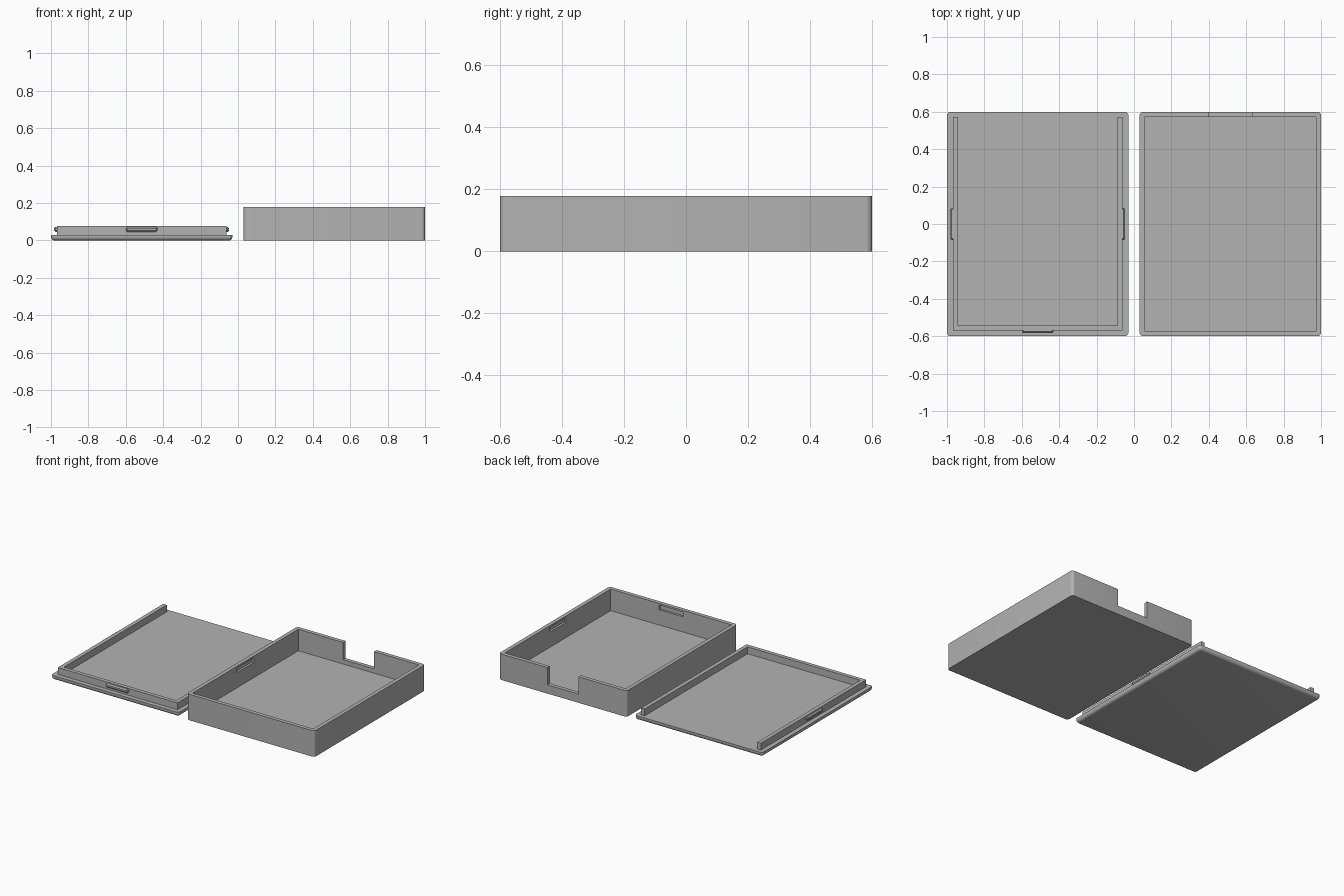
import bpy, bmesh, math

if "Cube" in bpy.data.objects:
    bpy.data.objects.remove(bpy.data.objects["Cube"], do_unlink=True)

grey = bpy.data.materials.new("plain_grey")
grey.use_nodes = True
grey.diffuse_color = (0.45, 0.45, 0.45, 1)
grey.node_tree.nodes["Principled BSDF"].inputs["Base Color"].default_value = (0.45, 0.45, 0.45, 1)

CX = 0.515            # centre of the tray; the lid is at -CX
HALF_X, HALF_Y = 0.485, 0.6
WALL = 0.027
HEIGHT = 0.178
PLATE = 0.03


def block(name, lo, hi, bevel=0.0, pick=None, segments=1):
    """Box between two corners; pick(edge) chooses the edges to bevel."""
    bm = bmesh.new()
    bmesh.ops.create_cube(bm, size=1)
    for v in bm.verts:
        v.co = [lo[i] + (v.co[i] + 0.5) * (hi[i] - lo[i]) for i in range(3)]
    if bevel:
        edges = [e for e in bm.edges if pick(e)]
        bmesh.ops.bevel(bm, geom=edges, offset=bevel, segments=segments,
                        profile=0.5, affect='EDGES')
    mesh = bpy.data.meshes.new(name)
    bm.to_mesh(mesh)
    bm.free()
    mesh.materials.append(grey)
    obj = bpy.data.objects.new(name, mesh)
    bpy.context.collection.objects.link(obj)
    return obj


def upright(e):
    a, b = e.verts
    return abs(a.co.z - b.co.z) > 0.01


def boolean(target, tool, operation):
    tool.hide_render = True
    mod = target.modifiers.new(tool.name, 'BOOLEAN')
    mod.operation, mod.object, mod.solver = operation, tool, 'EXACT'
    bpy.context.view_layer.objects.active = target
    bpy.ops.object.modifier_apply(modifier=mod.name)
    bpy.data.objects.remove(tool, do_unlink=True)


def smooth(obj):
    bpy.ops.object.select_all(action='DESELECT')
    obj.select_set(True)
    bpy.context.view_layer.objects.active = obj
    bpy.ops.object.shade_smooth_by_angle(angle=math.radians(30))


# Tray: rounded upright corners, square cavity
tray = block("tray", (CX - HALF_X, -HALF_Y, 0), (CX + HALF_X, HALF_Y, HEIGHT),
             0.02, upright, 6)
in_x, in_y = HALF_X - WALL, HALF_Y - WALL
boolean(tray, block("cavity", (CX - in_x, -in_y, PLATE), (CX + in_x, in_y, 0.3)), 'DIFFERENCE')
# Opening in the back wall
boolean(tray, block("opening", (CX - 0.118, in_y - 0.02, 0.06), (CX + 0.118, 0.7, 0.3)), 'DIFFERENCE')
# Blind latch slots inside the two side walls and the front wall
SLOT_LO, SLOT_HI, DEPTH = 0.134, 0.166, 0.014
for side in (-1, 1):
    x = CX + side * in_x
    boolean(tray, block("side_slot", (x - DEPTH, -0.09, SLOT_LO), (x + DEPTH, 0.09, SLOT_HI)), 'DIFFERENCE')
boolean(tray, block("front_slot", (CX - 0.09, -in_y - DEPTH, SLOT_LO),
                    (CX + 0.09, -in_y + DEPTH, SLOT_HI)), 'DIFFERENCE')
smooth(tray)

# Lid plate: rounded corners and rounded underside edge, flat top
lid = block("lid_plate", (-CX - HALF_X, -HALF_Y, 0), (-CX + HALF_X, HALF_Y, PLATE), 0.02,
            lambda e: upright(e) or all(v.co.z < 0.01 for v in e.verts), 6)
smooth(lid)

# Three-sided lip on the lid, open at the back
LIP_TOP = 0.077
lip_x, lip_y = in_x - 0.004, in_y - 0.004
lip = block("lid_lip", (-CX - lip_x, -lip_y, PLATE), (-CX + lip_x, lip_y + 0.004, LIP_TOP))
boolean(lip, block("lip_gap", (-CX - lip_x + WALL, -lip_y + WALL, 0),
                   (-CX + lip_x - WALL, 0.8, 0.2)), 'DIFFERENCE')

# Snap latches with chamfered ends and edges on the lip
LATCH_LO, LATCH_HI, OUT, HALF = 0.046, 0.073, 0.014, 0.085
for side, label in ((-1, "right"), (1, "left")):
    x = -CX + side * lip_x
    block(label + "_latch", (x - OUT, -HALF, LATCH_LO), (x + OUT, HALF, LATCH_HI),
          0.008, lambda e: True)
block("front_latch", (-CX - HALF, -lip_y - OUT, LATCH_LO),
      (-CX + HALF, -lip_y + OUT, LATCH_HI), 0.008, lambda e: True)
